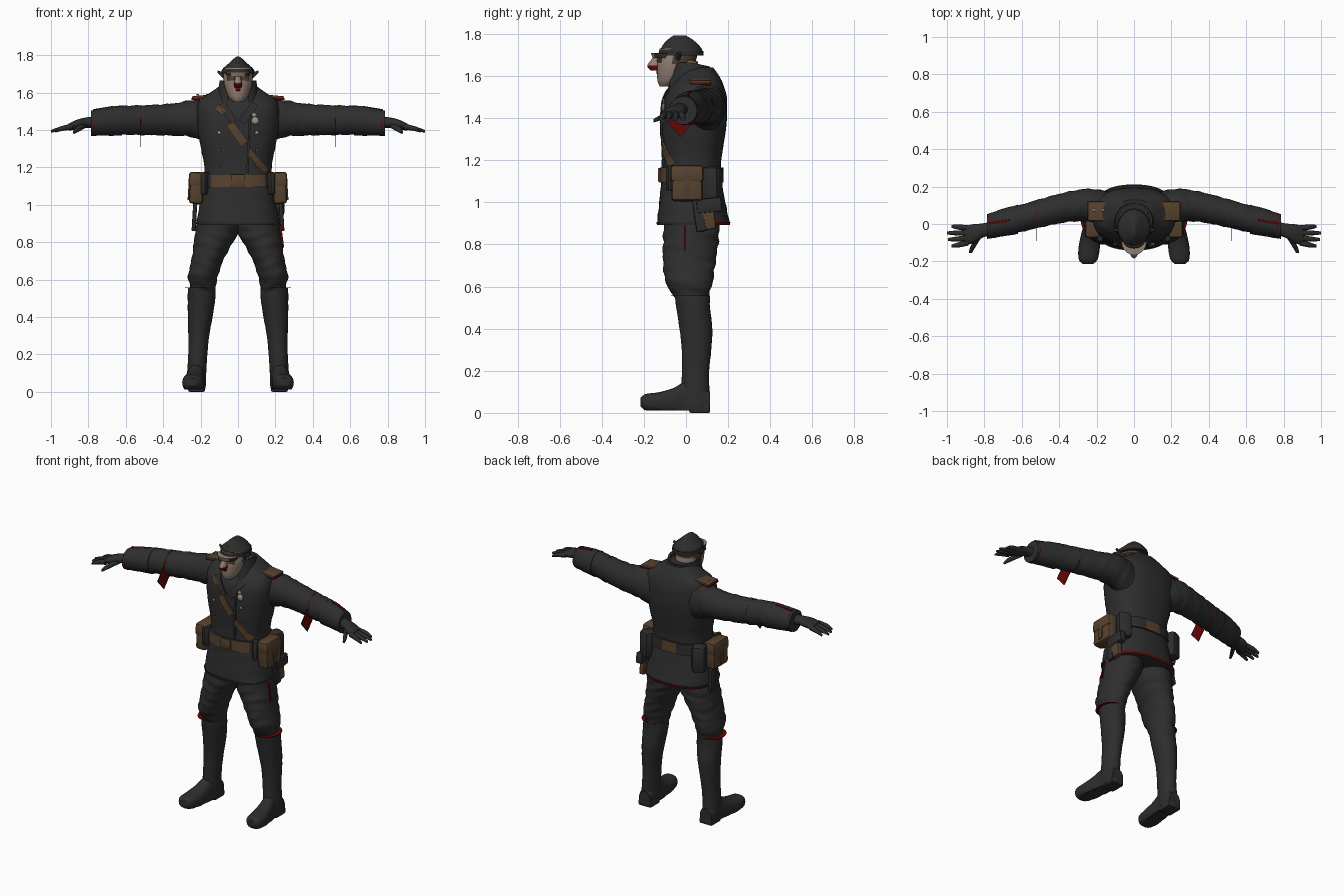
import bpy, bmesh, math
from mathutils import Vector, Euler
from mathutils.bvhtree import BVHTree

default_cube = bpy.data.objects.get("Cube")
if default_cube:
    bpy.data.objects.remove(default_cube, do_unlink=True)


def material(name, *colour):
    mat = bpy.data.materials.new(name)
    mat.use_nodes = True
    mat.diffuse_color = (*colour, 1)
    shader = mat.node_tree.nodes["Principled BSDF"]
    shader.inputs["Base Color"].default_value = (*colour, 1)
    shader.inputs["Roughness"].default_value = 0.9
    return mat


CLOTH = material("charcoal cloth", .027, .027, .027)
LEATHER = material("black leather", .026, .026, .026)
BROWN = material("brown leather", .095, .056, .028)
SKIN = material("skin", .29, .215, .175)
HAIR = material("brown hair", .085, .05, .028)
RED = material("dark red lining", .125, .002, .002)
METAL = material("dull metal", .33, .3, .25)


def finish(name, bm, *mats, angle=40):
    bmesh.ops.recalc_face_normals(bm, faces=bm.faces)
    mesh = bpy.data.meshes.new(name)
    bm.to_mesh(mesh)
    bm.free()
    obj = bpy.data.objects.new(name, mesh)
    bpy.context.collection.objects.link(obj)
    for mat in mats:
        mesh.materials.append(mat)
    bpy.ops.object.select_all(action='DESELECT')
    obj.select_set(True)
    bpy.context.view_layer.objects.active = obj
    bpy.ops.object.shade_smooth_by_angle(angle=math.radians(angle))
    return obj


def spline(rings, steps):
    """Smoothly interpolate (position, centre a, centre b, radius a, radius b) rows."""
    rows = [Vector(r) for r in rings]
    out = []
    for i in range(len(rows) - 1):
        p, q = rows[i], rows[i + 1]
        before, after = rows[max(i - 1, 0)], rows[min(i + 2, len(rows) - 1)]
        for k in range(steps):
            t = k / steps
            m, n = (q - before) / 2, (after - p) / 2
            out.append(p + m * t + (3 * (q - p) - 2 * m - n) * t**2 + (2 * (p - q) + m + n) * t**3)
    return out + [rows[-1]]


def loft(name, axis, rings, *mats, side=1, sides=28, steps=4, power=2, fold=0, floor=None, rule=None):
    bm = bmesh.new()
    loops = []
    for t, a, b, ra, rb in spline(rings, steps):
        loop = []
        for k in range(sides):
            ang = math.tau * k / sides
            c, s = math.cos(ang), math.sin(ang)
            grow = 1 + fold * math.sin(t * 95 + 2.5 * math.sin(ang * 2)) * math.sin(t * 23 + ang)
            u = a + math.copysign(abs(c) ** (2 / power), c) * ra * grow
            v = b + math.copysign(abs(s) ** (2 / power), s) * rb * grow
            x, y, z = {'x': (t, u, v), 'y': (u, t, v), 'z': (u, v, t)}[axis]
            loop.append(bm.verts.new((x * side, y, z if floor is None else max(z, floor))))
        loops.append(loop)
    for low, high in zip(loops, loops[1:]):
        for k in range(sides):
            j = (k + 1) % sides
            bm.faces.new((low[k], low[j], high[j], high[k]))
    bm.faces.new(loops[0])
    bm.faces.new(loops[-1])
    if rule:
        for face in bm.faces:
            face.material_index = rule(face.calc_center_median())
    return finish(name, bm, *mats)


def box(name, centre, size, mat, bevel=.01, tilt=(0, 0, 0), side=1):
    bm = bmesh.new()
    bmesh.ops.create_cube(bm, size=1)
    turn = Euler(tilt).to_matrix()
    for v in bm.verts:
        v.co = turn @ (v.co * Vector(size)) + Vector(centre)
        v.co.x *= side
    bmesh.ops.recalc_face_normals(bm, faces=bm.faces)
    bmesh.ops.bevel(bm, geom=bm.edges[:], offset=bevel, segments=2, affect='EDGES', profile=.5)
    return finish(name, bm, mat)


# Coat body, skirt and red lining showing along the rear hem
torso = loft("coat_body", 'z', [
    (1.06, 0, .025, .185, .14), (1.2, 0, .03, .18, .138), (1.3, 0, .035, .198, .148),
    (1.4, 0, .04, .215, .155), (1.5, 0, .045, .22, .148), (1.56, 0, .055, .205, .122),
    (1.595, 0, .06, .155, .1), (1.64, 0, .055, .09, .075)], CLOTH, power=2.5, sides=48, fold=.008)
loft("coat_skirt", 'z', [(.905, 0, .035, .222, .172), (1, 0, .03, .205, .157), (1.1, 0, .025, .186, .143)],
     CLOTH, power=2.5, sides=48, fold=.012)
loft("hem_lining", 'z', [(.892, 0, .035, .222, .173), (.907, 0, .035, .225, .176)], CLOTH, RED,
     power=2.5, sides=48, steps=1, rule=lambda c: int(c.z > .895 and c.y > .08))
surface = BVHTree.FromPolygons([v.co.copy() for v in torso.data.vertices],
                               [p.vertices[:] for p in torso.data.polygons])


def front(x, z, gap):
    """Point just in front of the coat."""
    hit = surface.ray_cast(Vector((x, -1, z)), Vector((0, 1, 0)))[0]
    return Vector((x, hit.y - gap, z))


def ribbon(name, start, end, width, mat, count=14):
    """Flat strap that follows the chest."""
    bm = bmesh.new()
    start, end = Vector(start), Vector(end)
    across = (end - start).orthogonal().normalized() * width / 2
    rows = []
    for i in range(count + 1):
        mid = start.lerp(end, i / count)
        rows.append([bm.verts.new(front(*(mid + across * s), gap))
                     for s, gap in ((-1, 0), (-1, .009), (1, .009), (1, 0))])
    for p, q in zip(rows, rows[1:]):
        for k in range(3):
            bm.faces.new((p[k], p[k + 1], q[k + 1], q[k]))
    return finish(name, bm, mat)


# Chest strap, brown where it lies above the coat folds
ribbon("chest_strap_top", (-.115, 1.525), (-.075, 1.49), .03, BROWN)
ribbon("chest_strap_middle", (-.045, 1.435), (.035, 1.325), .046, BROWN)
ribbon("chest_strap_bottom", (.055, 1.29), (.15, 1.18), .034, BROWN)
ribbon("coat_front_edge", (.065, 1.5), (.05, 1.16), .012, LEATHER)
ribbon("left_lapel", (.09, 1.54), (.02, 1.44), .04, LEATHER)
ribbon("right_lapel", (-.09, 1.54), (-.02, 1.44), .04, LEATHER)


def stud(name, x, z, radius, mat):
    bm = bmesh.new()
    bmesh.ops.create_uvsphere(bm, u_segments=10, v_segments=6, radius=radius)
    for v in bm.verts:
        v.co.y *= .5
        v.co += front(x, z, .004)
    return finish(name, bm, mat)


for row, (height, mat) in enumerate(((1.385, METAL), (1.29, BROWN), (1.21, BROWN))):
    for x in (-.1, .1):
        stud(f"coat_button_{row}", x, height, .009, mat)
stud("medal", .092, 1.45, .021, METAL)
stud("medal_clasp", .086, 1.48, .013, METAL)

# Belt, brown in front with a short brown tab behind
loft("belt", 'z', [(1.095, 0, .027, .194, .152), (1.165, 0, .027, .19, .15)], LEATHER, BROWN,
     power=2.5, sides=64, steps=1, rule=lambda c: int((c.y < 0 and abs(c.x) < .145) or (c.y > .1 and abs(c.x) < .06)))
box("belt_buckle", (0, -.127, 1.13), (.07, .012, .065), BROWN, .004)

# Upright collar, open at the front
bm = bmesh.new()
collar_rows = []
for k in range(29):
    ang = math.radians(-62 + 304 * k / 28)
    c, s = math.cos(ang), math.sin(ang)
    drop = .02 * max(0, s)
    collar_rows.append([bm.verts.new((c * r, .02 + s * r * .95, z)) for r, z in
                        ((.125, 1.54), (.108, 1.6), (.098, 1.665 - drop), (.085, 1.66 - drop), (.085, 1.56))])
for p, q in zip(collar_rows, collar_rows[1:]):
    for k in range(4):
        bm.faces.new((p[k], p[k + 1], q[k + 1], q[k]))
finish("collar", bm, CLOTH)

# Head and face, with a red open mouth beneath the nose
loft("neck", 'z', [(1.52, 0, .01, .07, .07), (1.67, 0, -.01, .065, .065)], SKIN, steps=1)
loft("head", 'z', [(1.55, 0, -.095, .025, .03), (1.575, 0, -.075, .05, .06), (1.62, 0, -.06, .068, .078),
                   (1.67, 0, -.045, .078, .092), (1.73, 0, -.035, .075, .09)], SKIN, HAIR,
     rule=lambda c: int(c.y > -.06 and c.z > 1.625))
loft("nose", 'z', [(1.626, 0, -.146, .019, .02), (1.65, 0, -.152, .021, .032), (1.7, 0, -.13, .01, .015)],
     SKIN, RED, sides=12, rule=lambda c: int(c.z < 1.646))
box("mouth", (0, -.136, 1.618), (.026, .009, .018), RED, .003)

# Ragged eyepiece ridge: pale in front and above, dark at the sides
loft("brow", 'z', [(1.685, 0, -.1, .062, .058), (1.708, 0, -.1, .066, .066)], LEATHER, SKIN, sides=20, steps=1,
     rule=lambda c: int(c.z > 1.7 or c.y < -.145))

# Cap with a short visor
loft("cap_crown", 'z', [(1.7, 0, -.02, .086, .1), (1.725, 0, -.022, .083, .098), (1.75, 0, -.025, .056, .083),
                        (1.775, 0, -.028, .03, .056), (1.792, 0, -.03, .008, .03)], CLOTH, sides=32)
loft("cap_band", 'z', [(1.698, 0, -.02, .089, .103), (1.718, 0, -.02, .088, .103)], LEATHER, sides=32, steps=1)
loft("cap_visor", 'z', [(1.709, 0, -.08, .062, .05), (1.726, 0, -.08, .062, .046)], LEATHER, sides=32, steps=1)
box("cap_badge", (0, -.09, 1.757), (.02, .02, .014), BROWN, .003)
for x in (-.215, -.165):
    box("epaulette_stud", (x, .075, 1.586), (.014, .014, .01), METAL, .002)

for side, label in ((1, "left"), (-1, "right")):
    # Ears and eyes
    loft(f"{label}_ear", 'x', [(.068, -.04, 1.683, .014, .02), (.11, -.03, 1.712, .008, .007)],
         LEATHER, side=side, sides=12)
    box(f"{label}_eye", (.038, -.127, 1.674), (.045, .009, .02), HAIR, .003, (0, 0, .3), side)

    # Sleeve, cuff and red seams
    loft(f"{label}_sleeve", 'x', [(.13, .085, 1.435, .088, .125), (.24, .1, 1.46, .088, .1), (.35, .092, 1.455, .081, .086),
                                  (.5, .058, 1.452, .076, .08), (.64, .02, 1.452, .072, .077)],
         CLOTH, side=side, steps=8, fold=.035)
    loft(f"{label}_cuff", 'x', [(.62, .025, 1.45, .078, .081), (.7, .008, 1.445, .074, .076),
                                (.785, -.014, 1.436, .066, .067)], CLOTH, side=side, fold=.015)
    loft(f"{label}_cuff_trim", 'x', [(.768, -.01, 1.437, .068, .07), (.772, -.01, 1.437, .068, .07)],
         RED, side=side, steps=1)
    box(f"{label}_cuff_stripe", (.72, .012, 1.515), (.11, .012, .009), RED, .002, (0, .16, -.16), side)
    loft(f"{label}_sleeve_lining", 'x', [(.518, .052, 1.45, .077, .082), (.522, .052, 1.45, .077, .082)],
         RED, side=side, steps=1)
    loft(f"{label}_sleeve_flap", 'x', [(.518, -.025, 1.385, .066, .075), (.522, -.025, 1.385, .066, .075)],
         RED, side=side, sides=4, steps=1)

    # Gloved hand
    loft(f"{label}_palm", 'x', [(.75, -.02, 1.442, .036, .033), (.81, -.035, 1.439, .038, .028),
                                (.86, -.052, 1.429, .051, .026), (.905, -.062, 1.415, .05, .019)],
         LEATHER, side=side, sides=16)
    for n, reach in enumerate((.975, .995, 1, .975)):
        y = -.1 + n * .026
        loft(f"{label}_finger_{n}", 'x', [(.885, y, 1.418, .015, .017), (.94, y - .012 + n * .006, 1.408, .014, .014),
                                          (reach, y - .018 + n * .009, 1.393, .008, .007)],
             LEATHER, side=side, sides=10)
    loft(f"{label}_thumb", 'y', [(-.155, .875, 1.387, .008, .008), (-.12, .86, 1.402, .014, .014),
                                 (-.05, .82, 1.428, .018, .018)], LEATHER, side=side, sides=10)

    # Epaulette
    box(f"{label}_epaulette_edge", (.182, .068, 1.571), (.134, .1, .01), RED, .002, (0, .1, 0), side)
    box(f"{label}_epaulette", (.18, .068, 1.58), (.134, .102, .012), BROWN, .004, (0, .1, 0), side)

    # Breeches, boot shaft and foot
    loft(f"{label}_breeches", 'z', [(.53, .19, .03, .064, .078), (.57, .188, .022, .07, .09), (.62, .187, .015, .08, .112),
                                    (.7, .165, .015, .085, .123), (.78, .138, .02, .1, .13),
                                    (.85, .115, .025, .115, .132), (.95, .1, .03, .108, .132)],
         CLOTH, side=side, steps=6, fold=.035)
    loft(f"{label}_knee_lining", 'z', [(.554, .206, .02, .078, .092), (.558, .206, .02, .078, .092)],
         RED, side=side, steps=1)
    loft(f"{label}_boot_shaft", 'z', [(.03, .222, .048, .05, .064), (.1, .221, .045, .051, .066), (.2, .215, .045, .051, .065),
                                      (.3, .21, .05, .056, .07), (.4, .202, .047, .066, .078),
                                      (.5, .195, .034, .074, .08), (.555, .194, .03, .073, .084)],
         LEATHER, side=side, fold=.012)
    loft(f"{label}_boot_foot", 'y', [(-.215, .246, .052, .025, .022), (-.19, .245, .05, .05, .04), (-.13, .24, .048, .057, .05),
                                     (-.06, .232, .05, .052, .068), (.0, .224, .05, .046, .1), (.06, .222, .05, .05, .09),
                                     (.114, .22, .05, .04, .05)],
         LEATHER, side=side, floor=.012, power=2.4)
    box(f"{label}_boot_heel", (.221, .065, .02), (.09, .1, .04), LEATHER, .008, side=side)

    # Hip equipment
    box(f"{label}_side_bag", (.222, .005, 1.09), (.075, .15, .17), BROWN, .018, (0, -.06, 0), side)
    box(f"{label}_side_bag_flap", (.224, .005, 1.135), (.079, .157, .08), BROWN, .016, (0, -.06, 0), side)
    box(f"{label}_side_bag_strap", (.262, .005, 1.085), (.008, .03, .12), HAIR, .002, (0, -.06, 0), side)
    box(f"{label}_belt_loop", (.176, -.07, 1.115), (.03, .05, .12), LEATHER, .008, (0, 0, .5), side)
    box(f"{label}_rear_pouch", (.185, .125, 1.085), (.085, .085, .17), LEATHER, .022, (0, 0, -.4), side)
    box(f"{label}_scabbard", (.232, .06, .95), (.022, .045, .18), LEATHER, .006, (.15, -.06, 0), side)

# Holster and trouser seam on the left hip
box("holster", (.225, .1, .935), (.035, .075, .13), BROWN, .01, (.1, 0, 0))
box("holster_flap", (.225, .11, .985), (.045, .12, .07), LEATHER, .01, (.1, 0, 0))
box("left_side_stripe", (.233, -.006, .83), (.012, .009, .12), RED, .002, (0, -.13, 0))
